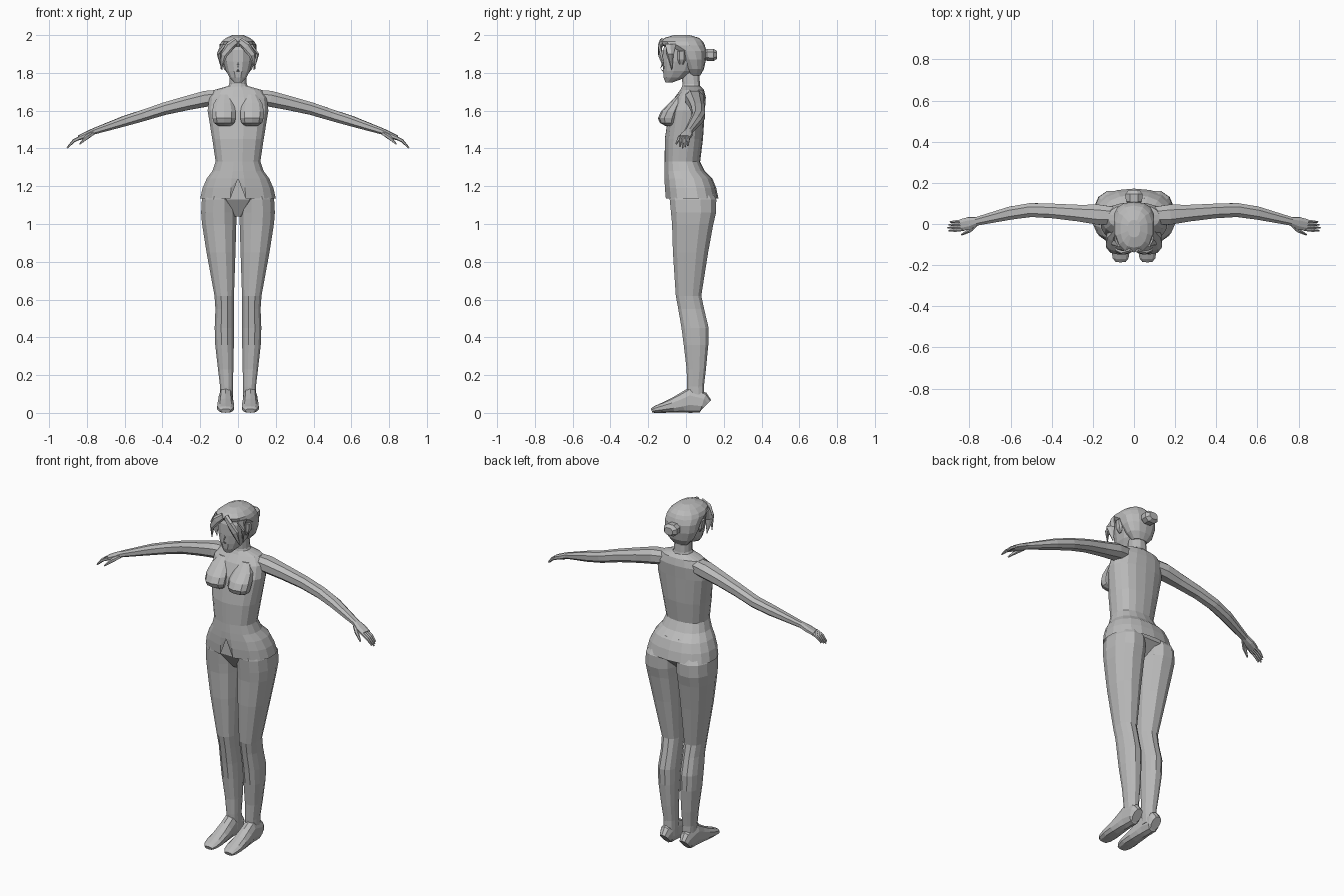
import bpy, bmesh, math
from mathutils import Vector

if "Cube" in bpy.data.objects:
    bpy.data.objects.remove(bpy.data.objects["Cube"])

UP = Vector((0, 0, 1))
SHADE = (.5, .5, .5, 1)
grey = bpy.data.materials.new("plain grey")
grey.use_nodes = True
grey.diffuse_color = SHADE
grey.node_tree.nodes["Principled BSDF"].inputs["Base Color"].default_value = SHADE


def skin(name, rings, caps=True):
    """Join equal rings of points into one flat-shaded surface."""
    bm = bmesh.new()
    loops = [[bm.verts.new(point) for point in ring] for ring in rings]
    for lower, upper in zip(loops, loops[1:]):
        for i in range(len(lower)):
            bm.faces.new((lower[i - 1], lower[i], upper[i], upper[i - 1]))
    if caps:
        bm.faces.new(loops[0])
        bm.faces.new(loops[-1])
    bmesh.ops.recalc_face_normals(bm, faces=bm.faces)
    mesh = bpy.data.meshes.new(name)
    bm.to_mesh(mesh)
    bm.free()
    mesh.materials.append(grey)
    bpy.context.collection.objects.link(bpy.data.objects.new(name, mesh))


def spread(count):
    return [math.tau * (i + .5) / count for i in range(count)]


def power(value, exponent):
    return math.copysign(abs(value) ** exponent, value)


def oval(centre, across, along, angles, exponent=.85):
    """Slightly boxy ellipse around a centre."""
    return [centre + across * power(math.cos(a), exponent) + along * power(math.sin(a), exponent)
            for a in angles]


def level(z, inner, outer, front, back, angles):
    """Horizontal oval filling the box between four edges."""
    centre = Vector(((inner + outer) / 2, (front + back) / 2, z))
    across = Vector(((outer - inner) / 2, 0, 0))
    along = Vector((0, (back - front) / 2, 0))
    return oval(centre, across, along, angles)


def stack(name, rows, side=1, sides=12):
    """Rows hold height, inner edge, outer edge, front and back."""
    skin(name, [level(z, side * inner, side * outer, front, back, spread(sides))
                for z, inner, outer, front, back in rows])


def centred_stack(name, rows, sides=12):
    """Rows hold height, half width, front and back."""
    stack(name, [(z, -half, half, front, back) for z, half, front, back in rows], sides=sides)


def tube(name, path, side=1, sides=8):
    """Path holds x, y, z, half width and half height."""
    points = [Vector((side * x, y, z)) for x, y, z, wide, high in path]
    rings = []
    for i, (x, y, z, wide, high) in enumerate(path):
        ahead = points[min(i + 1, len(points) - 1)] - points[max(i - 1, 0)]
        across = ahead.cross(UP).normalized()
        rise = across.cross(ahead).normalized()
        rings.append(oval(points[i], across * wide, rise * high, spread(sides)))
    skin(name, rings)


# Shirt from collar to hem, with a slit at the front centre
shirt_angles = [math.tau * (i / 18 - .25) for i in range(18)]
shirt_angles[1] -= .2
shirt_angles[-1] += .2
shirt_rows = [(1.73, .055, -.02, .075), (1.71, .125, -.03, .095), (1.67, .155, -.06, .105),
              (1.6, .163, -.09, .1), (1.45, .138, -.112, .09), (1.33, .12, -.113, .075),
              (1.28, .138, -.115, .1), (1.24, .168, -.115, .14), (1.19, .19, -.113, .16),
              (1.135, .203, -.108, .172)]
shirt_rings = [level(z, -half, half, front, back, shirt_angles)
               for z, half, front, back in shirt_rows]
for ring in shirt_rings[-2:]:
    ring[0].z = 1.24
skin("shirt", shirt_rings, caps=False)

# Pelvis under the shirt
centred_stack("pelvis", [(1.04, .03, -.03, .06), (1.13, .185, -.09, .155), (1.25, .15, -.09, .13)])

# Neck, face and nose
centred_stack("neck", [(1.69, .075, -.03, .085), (1.74, .048, -.02, .075), (1.84, .042, -.03, .07)])
centred_stack("face", [(1.75, .022, -.11, -.07), (1.775, .046, -.12, 0), (1.81, .065, -.124, .05),
                       (1.86, .08, -.126, .08), (1.92, .084, -.125, .09), (1.96, .07, -.11, .08)])
tube("nose", [(0, -.12, 1.855, .006, .006), (0, -.137, 1.82, .013, .009),
              (0, -.12, 1.81, .008, .004)], sides=6)

# Hair cap and bun
centred_stack("hair_cap", [(1.785, .045, .02, .075), (1.82, .076, 0, .095), (1.87, .095, -.03, .106),
                           (1.915, .1, -.06, .108), (1.945, .1, -.125, .1), (1.965, .09, -.138, .09),
                           (1.985, .066, -.115, .07), (2, .03, -.065, .02)], sides=14)
tube("hair_bun", [(0, y, 1.895, wide, wide * .78)
                  for y, wide in ((.09, .022), (.11, .042), (.145, .045), (.165, .028))])

for side, word in ((1, "left"), (-1, "right")):
    # Fringe lock, side lock and ear
    tube(word + "_fringe", [(.01, -.125, 1.97, .012, .018), (.045, -.138, 1.94, .011, .024),
                            (.075, -.135, 1.895, .009, .02), (.09, -.115, 1.82, .002, .002)],
         side, sides=6)
    tube(word + "_side_lock", [(.08, -.08, 1.95, .035, .012), (.093, -.085, 1.9, .025, .01),
                               (.085, -.075, 1.815, .002, .002)], side, sides=6)
    stack(word + "_ear", [(1.845, .07, .08, -.035, -.015), (1.87, .07, .095, -.045, 0),
                          (1.915, .07, .1, -.045, 0)], side, sides=6)

    # Bust
    stack(word + "_bust", [(1.685, .04, .1, -.045, -.01), (1.64, .02, .13, -.088, -.02),
                           (1.595, .01, .14, -.133, -.03), (1.56, .01, .138, -.149, -.04),
                           (1.535, .016, .13, -.138, -.05), (1.52, .035, .105, -.11, -.06)],
          side, sides=10)

    # Arm from inside the shoulder through the wrist to the palm
    tube(word + "_arm", [(.09, .04, 1.672, .045, .042), (.17, .045, 1.663, .052, .045),
                         (.27, .053, 1.64, .043, .04), (.39, .063, 1.61, .038, .035),
                         (.5, .068, 1.575, .036, .032), (.6, .053, 1.545, .034, .029),
                         (.765, .013, 1.49, .022, .017), (.8, .004, 1.474, .032, .016),
                         (.84, -.005, 1.457, .03, .013)], side)

    # Four fingers, the middle ones longest, and a thumb
    for finger in range(4):
        y = .015 - finger * .014
        short = .006 * abs(finger - 2)
        tube(word + "_finger_" + str(finger + 1),
             [(.83, y, 1.46, .008, .01), (.868, y - .004, 1.442, .008, .009),
              (.905 - short, y - .005, 1.403 + short, .004, .004)], side, sides=6)
    tube(word + "_thumb", [(.77, -.004, 1.48, .012, .012), (.8, -.032, 1.46, .011, .012),
                           (.838, -.052, 1.424, .004, .004)], side, sides=6)

    # Leg from hip to heel; the inner edge moves out as the leg thins
    leg_rows = [(1.19, .165, -.085, .13), (1.13, .194, -.09, .164), (1.06, .198, -.083, .163),
                (1, .193, -.077, .148), (.85, .169, -.072, .12), (.62, .126, -.056, .083),
                (.55, .121, -.043, .098), (.45, .125, -.026, .122), (.36, .122, -.014, .12),
                (.23, .107, .002, .107), (.14, .096, .004, .096), (.05, .094, .01, .098)]
    stack(word + "_leg", [(z, .045 - outer / 5, outer, front, back)
                          for z, outer, front, back in leg_rows], side)

    # Foot from heel to toe, resting on its sole
    foot_rows = [(.105, .026, .08), (.09, .036, .11), (.02, .038, .135), (-.02, .041, .105),
                 (-.07, .045, .078), (-.125, .047, .053), (-.165, .04, .036), (-.182, .026, .022)]
    tube(word + "_foot", [(.065, y, tall / 2, wide, tall / 2) for y, wide, tall in foot_rows],
         side, sides=10)
